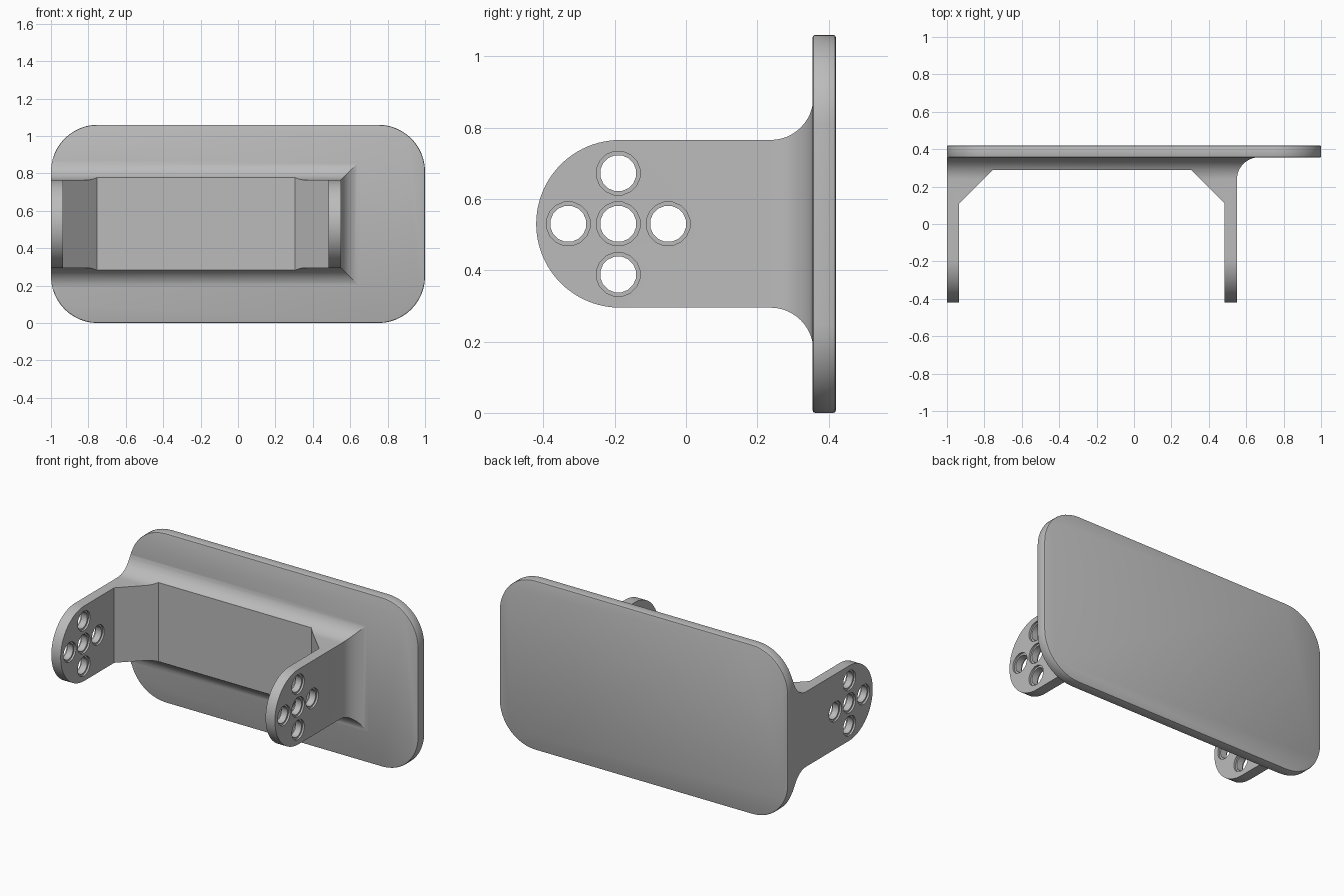
import bpy, bmesh, math

if "Cube" in bpy.data.objects:
    bpy.data.objects.remove(bpy.data.objects["Cube"])

grey = bpy.data.materials.new("satin grey")
grey.diffuse_color = (0.5, 0.5, 0.5, 1)
grey.use_nodes = True
grey.node_tree.nodes["Principled BSDF"].inputs["Base Color"].default_value = grey.diffuse_color
ZC = 0.53


def make(name, verts, faces, mat=True):
    mesh = bpy.data.meshes.new(name)
    mesh.from_pydata(verts, [], faces)
    bm = bmesh.new()
    bm.from_mesh(mesh)
    bmesh.ops.remove_doubles(bm, verts=bm.verts, dist=1e-5)
    bmesh.ops.recalc_face_normals(bm, faces=bm.faces)
    bm.to_mesh(mesh)
    bm.free()
    ob = bpy.data.objects.new(name, mesh)
    bpy.context.collection.objects.link(ob)
    if mat:
        mesh.materials.append(grey)
    return ob


def loft(name, rings, mat=True):
    """Skin a list of equal closed rings and cap both ends."""
    n = len(rings[0])
    verts = [v for r in rings for v in r]
    faces = [(k * n + i, k * n + (i + 1) % n, (k + 1) * n + (i + 1) % n, (k + 1) * n + i)
             for k in range(len(rings) - 1) for i in range(n)]
    faces += [tuple(range(n)), tuple(range((len(rings) - 1) * n, len(rings) * n))]
    return make(name, verts, faces, mat)


def modify(ob, kind, **settings):
    mod = ob.modifiers.new(kind.title(), kind)
    for key, value in settings.items():
        setattr(mod, key, value)


def boolean(ob, cutter, operation):
    cutter.hide_render = True
    cutter.hide_set(True)
    modify(ob, 'BOOLEAN', object=cutter, operation=operation, solver='EXACT')


def rounded_plate(name, y0, y1, mat=True):
    r, outline = 0.25, []
    for q, (sx, sz) in enumerate([(1, 1), (-1, 1), (-1, -1), (1, -1)]):
        for i in range(13):
            a = (q + i / 12) * math.pi / 2
            outline.append((sx * (1 - r) + r * math.cos(a),
                            ZC + sz * (0.53 - r) + r * math.sin(a)))
    return loft(name, [[(x, y, z) for x, z in outline] for y in (y0, y1)], mat)


# Backing plate with softened rim
plate = rounded_plate("back_plate", 0.355, 0.42)
modify(plate, 'BEVEL', width=0.007, segments=2, limit_method='ANGLE', angle_limit=math.radians(40))

# Bracket body: round nose, straight arm, then a mitred fillet into the plate
R, NOSE_Y, F = 0.235, -0.185, 0.12
stations = []                               # (y, half height, right side)
for i in range(25):
    a = max(i / 24 * math.pi / 2, 0.004)
    stations.append((NOSE_Y - R * math.cos(a), R * math.sin(a), 0.55))
for i in range(13):
    a = i / 12 * math.pi / 2
    d = F * (1 - math.cos(a))
    stations.append((0.237 + F * math.sin(a), R + d, 0.55 + d))
stations.append((0.375, R + F, 0.55 + F))
bracket = loft("bracket", [[(-1, y, ZC - h), (x, y, ZC - h), (x, y, ZC + h), (-1, y, ZC + h)]
                           for y, h, x in stations])

# Pocket between the arms, with slanted inner corners
pocket = [(-0.935, -0.6), (-0.935, 0.11), (-0.755, 0.29),
          (0.305, 0.29), (0.485, 0.11), (0.485, -0.6)]
boolean(bracket, loft("pocket_cutter", [[(x, y, z) for x, y in pocket] for z in (-0.3, 1.4)], False),
        'DIFFERENCE')

# Trim the fillet to the plate outline
boolean(bracket, rounded_plate("outline_trimmer", -0.7, 0.6, False), 'INTERSECT')

# Cross of five counterbored holes through both arms
SIDES, BORE, RIM, DEPTH = 16, 0.051, 0.062, 0.012
steps = [(-1.1, RIM), (-1 + DEPTH, RIM), (-1 + DEPTH, BORE), (-0.935 - DEPTH, BORE),
         (-0.935 - DEPTH, RIM), (0.485 + DEPTH, RIM), (0.485 + DEPTH, BORE),
         (0.55 - DEPTH, BORE), (0.55 - DEPTH, RIM), (0.7, RIM)]
for k, (dy, dz) in enumerate([(0, 0), (0.14, 0), (-0.14, 0), (0, 0.142), (0, -0.142)]):
    rings = [[(x, -0.19 + dy + r * math.cos(2 * math.pi * (i + 0.5) / SIDES),
               ZC + dz + r * math.sin(2 * math.pi * (i + 0.5) / SIDES)) for i in range(SIDES)]
             for x, r in steps]
    boolean(bracket, loft(f"hole_cutter_{k + 1}", rings, False), 'DIFFERENCE')

# Bake the modifiers, then smooth the curved surfaces
deps = bpy.context.evaluated_depsgraph_get()
for ob in (plate, bracket):
    mesh = bpy.data.meshes.new_from_object(ob.evaluated_get(deps))
    ob.modifiers.clear()
    ob.data = mesh
    mesh.materials.clear()
    mesh.materials.append(grey)
    for p in mesh.polygons:
        p.material_index = 0
for ob in list(bpy.data.objects):
    if "cutter" in ob.name or "trimmer" in ob.name:
        bpy.data.objects.remove(ob)
for ob in (plate, bracket):
    bpy.ops.object.select_all(action='DESELECT')
    ob.select_set(True)
    bpy.context.view_layer.objects.active = ob
    bpy.ops.object.shade_smooth_by_angle(angle=math.radians(25))
